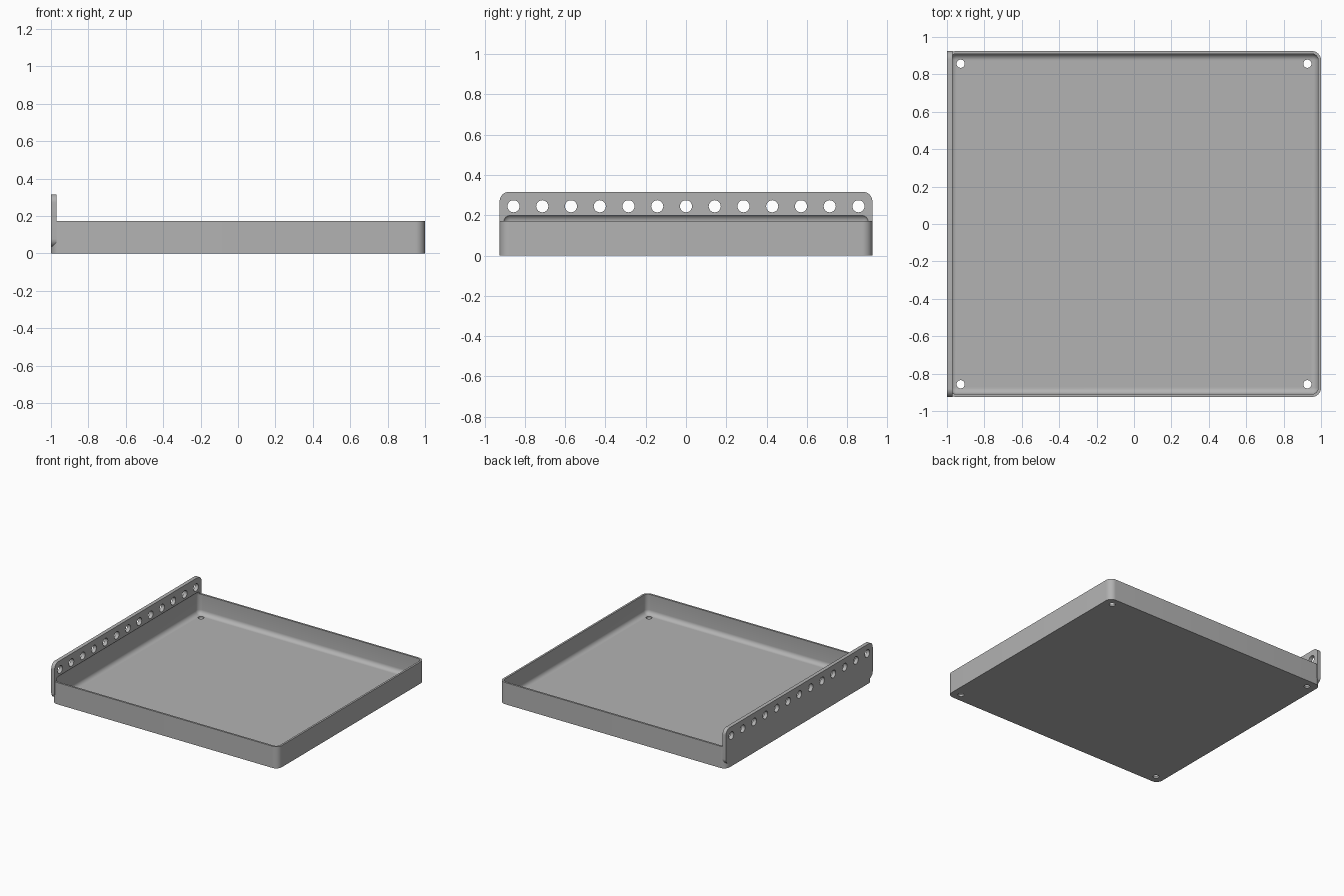
import bpy, bmesh, math
from mathutils import Matrix

cube = bpy.data.objects.get("Cube")
if cube:
    bpy.data.objects.remove(cube, do_unlink=True)

grey = bpy.data.materials.new("plain_grey")
grey.use_nodes = True
colour = (0.45, 0.45, 0.45, 1)
grey.diffuse_color = colour
grey.node_tree.nodes["Principled BSDF"].inputs["Base Color"].default_value = colour


def finish(name, bm):
    mesh = bpy.data.meshes.new(name)
    bm.to_mesh(mesh)
    bm.free()
    mesh.materials.append(grey)
    obj = bpy.data.objects.new(name, mesh)
    bpy.context.collection.objects.link(obj)
    return obj


def rounded_box(name, low, high, radius, axis=None):
    """Box with rounded edges; only those along one axis if it is given."""
    bm = bmesh.new()
    bmesh.ops.create_cube(bm, size=1)
    for v in bm.verts:
        v.co = [(a + b) / 2 + c * (b - a) for a, b, c in zip(low, high, v.co)]
    edges = [e for e in bm.edges if axis is None
             or abs((e.verts[0].co - e.verts[1].co).normalized()[axis]) > 0.9]
    bmesh.ops.bevel(bm, geom=edges, offset=radius, offset_type='OFFSET',
                    segments=10, profile=0.5, affect='EDGES')
    return finish(name, bm)


def hole_cutters(name, centres, radius, turn):
    """Row of short cylinders joined in one mesh."""
    bm = bmesh.new()
    for centre in centres:
        bmesh.ops.create_cone(bm, cap_ends=True, segments=32, radius1=radius,
                              radius2=radius, depth=0.1,
                              matrix=Matrix.Translation(centre) @ turn)
    return finish(name, bm)


def combine(obj, other, operation):
    mod = obj.modifiers.new(other.name, 'BOOLEAN')
    mod.operation = operation
    mod.solver = 'EXACT'
    mod.object = other
    bpy.context.view_layer.objects.active = obj
    bpy.ops.object.modifier_apply(modifier=mod.name)
    bpy.data.objects.remove(other, do_unlink=True)


# Tray block with rounded upright corners, and the taller mounting plate
half_y = 0.925
tray = rounded_box("tray", (-1, -half_y, 0), (1, half_y, 0.173), 0.05, axis=2)
plate = rounded_box("mounting_plate", (-1, -half_y, 0.033),
                    (-0.97, half_y, 0.316), 0.045, axis=0)
combine(tray, plate, 'UNION')

# Hollow with rounded edges, undercutting the plate
hollow = rounded_box("hollow", (-0.985, -0.91, 0.015), (0.985, 0.91, 0.205), 0.035)
combine(tray, hollow, 'DIFFERENCE')

# Row of plate holes and four floor holes
row = [(-0.985, i * 0.1427, 0.245) for i in range(-6, 7)]
combine(tray, hole_cutters("plate_holes", row, 0.03,
                           Matrix.Rotation(math.pi / 2, 4, 'Y')), 'DIFFERENCE')
corners = [(x, y, 0) for x in (-0.927, 0.927) for y in (-0.857, 0.857)]
combine(tray, hole_cutters("floor_holes", corners, 0.022, Matrix.Identity(4)),
        'DIFFERENCE')

bpy.ops.object.select_all(action='DESELECT')
tray.select_set(True)
bpy.context.view_layer.objects.active = tray
bpy.ops.object.shade_smooth_by_angle(angle=math.radians(30))
